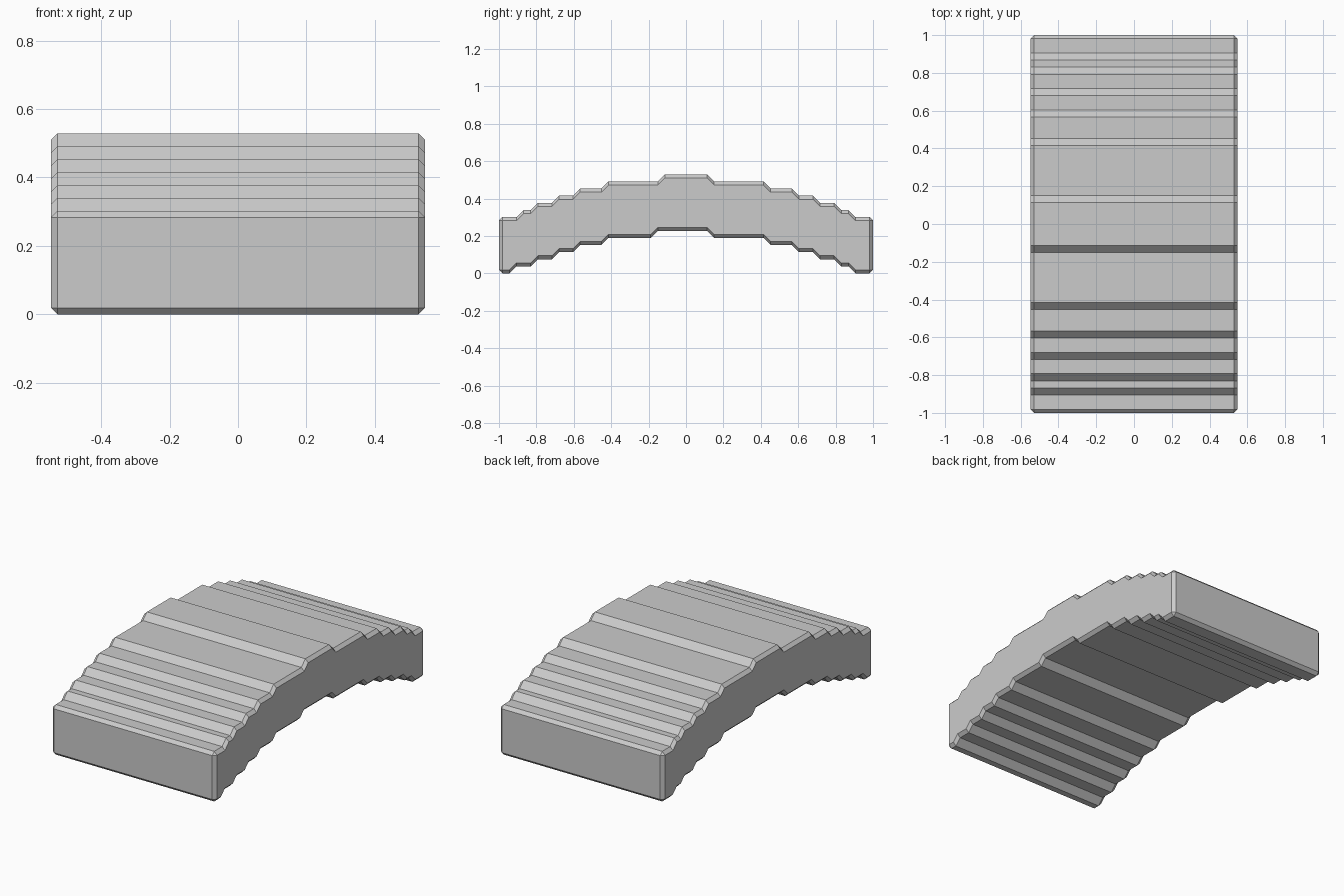
import bpy, bmesh

if "Cube" in bpy.data.objects:
    bpy.data.objects.remove(bpy.data.objects["Cube"])

H = 2 / 53            # step unit of the blocky arch
C = H / 2             # chamfer size
X = 29 * H / 2        # half width


def y_at(col):
    return -1 + (col + 0.5) * H


def stepped(runs):
    """(first column, last column, level) runs -> (y, z) points joined by slopes."""
    return [(y_at(c), lv * H) for a, b, lv in runs for c in (a, b)]


# Stepped upper side, symmetric about the crown
half = [(0, 2, 8), (3, 4, 9), (5, 7, 10), (8, 10, 11), (11, 14, 12), (15, 22, 13)]
top = half + [(23, 29, 14)] + [(52 - b, 52 - a, lv) for a, b, lv in reversed(half)]

# Underside follows it 8 units lower, with two steps shifted at the front
under = [(a, b, lv - 8) for a, b, lv in top]
under[0], under[1] = (0, 1, 0), (2, 4, 1)
under[5], under[6] = (15, 21, 5), (22, 29, 6)

# Closed profile: (y, z) of the rim plus the inset point on the side face
rim, inset = [], []


def add(y, z, dy, dz):
    rim.append((y, z))
    inset.append((y + dy, z + dz))


add(-1, C, C, 0)
add(-1, 8 * H - C, C, 0)
for y, z in stepped(top):
    add(y, z, 0, -C)
add(1, 8 * H - C, -C, 0)
add(1, C, -C, 0)
for y, z in reversed(stepped(under)):
    add(y, z, 0, C)

# Rings across the width: side face, rim, rim, side face
bm = bmesh.new()
rings = [[bm.verts.new((x, y, z)) for y, z in pts]
         for x, pts in ((-X, inset), (C - X, rim), (X - C, rim), (X, inset))]
n = len(rim)
for r0, r1 in zip(rings, rings[1:]):
    for i in range(n):
        j = (i + 1) % n
        bm.faces.new((r0[i], r0[j], r1[j], r1[i]))
bm.faces.new(rings[0])
bm.faces.new(rings[-1])
bmesh.ops.remove_doubles(bm, verts=bm.verts, dist=1e-4)
bmesh.ops.recalc_face_normals(bm, faces=bm.faces)

mesh = bpy.data.meshes.new("stepped_arch")
bm.to_mesh(mesh)
bm.free()
bpy.context.collection.objects.link(bpy.data.objects.new("stepped_arch", mesh))
